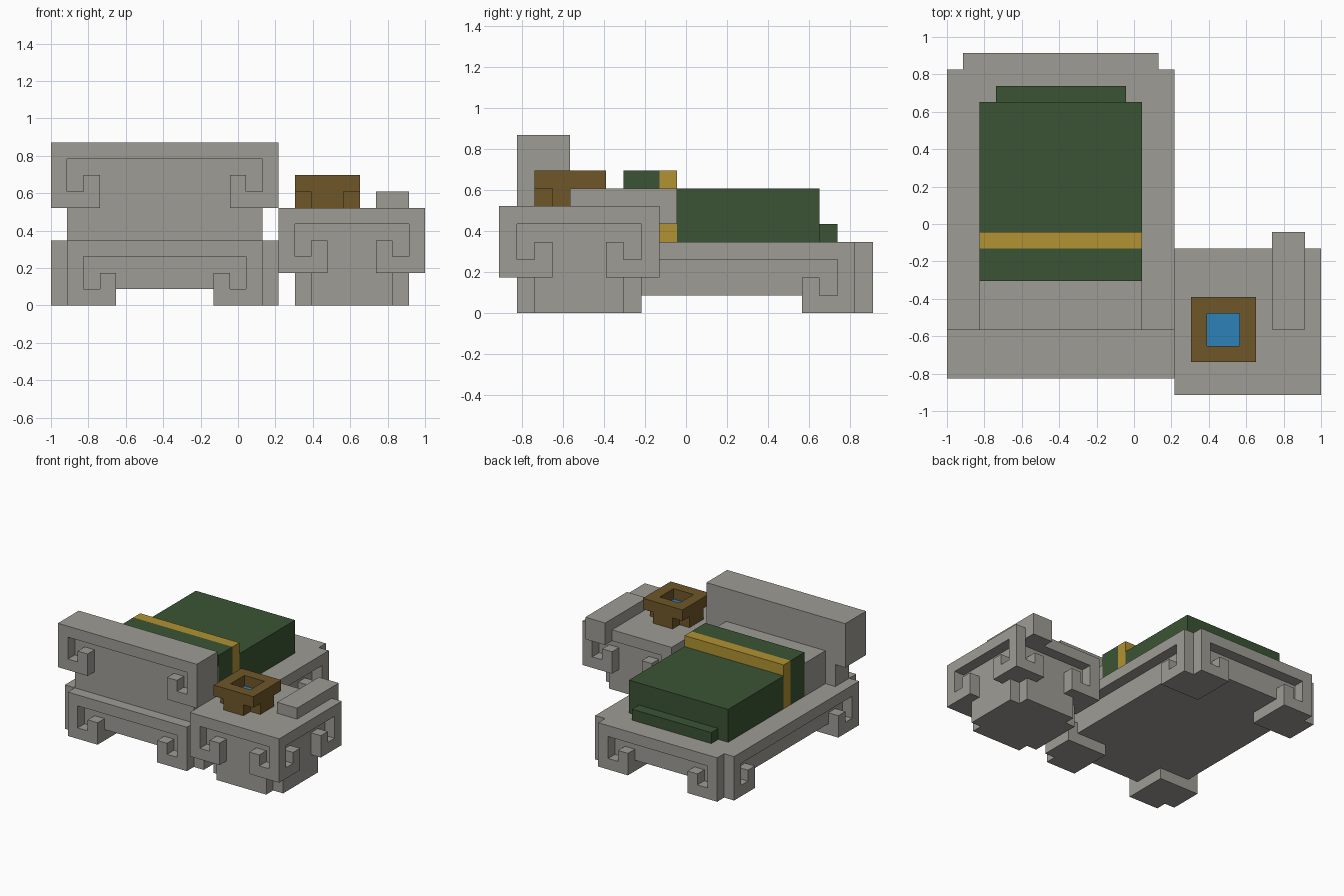
import bpy, bmesh

cube = bpy.data.objects.get("Cube")
if cube:
    bpy.data.objects.remove(cube, do_unlink=True)

U = 2 / 23                      # one block unit
ORIGIN = (-11.5, -10.5, 0)      # grid corner, in block units


def material(name, rgb):
    lin = [(c / 255 / 12.92) if c < 10 else ((c / 255 + 0.055) / 1.055) ** 2.4 for c in rgb]
    m = bpy.data.materials.new(name)
    m.use_nodes = True
    m.diffuse_color = (*lin, 1)
    bsdf = m.node_tree.nodes["Principled BSDF"]
    bsdf.inputs["Base Color"].default_value = (*lin, 1)
    bsdf.inputs["Roughness"].default_value = 0.9
    return m


STONE = material("stone grey", (158, 156, 149))
GREEN = material("blanket green", (58, 84, 51))
GOLD = material("stripe gold", (177, 146, 50))
BROWN = material("pot brown", (111, 87, 42))
BLUE = material("water blue", (45, 130, 184))

SIDES = {
    (1, 0, 0): ((1, 0, 0), (1, 1, 0), (1, 1, 1), (1, 0, 1)),
    (-1, 0, 0): ((0, 0, 0), (0, 0, 1), (0, 1, 1), (0, 1, 0)),
    (0, 1, 0): ((0, 1, 0), (0, 1, 1), (1, 1, 1), (1, 1, 0)),
    (0, -1, 0): ((0, 0, 0), (1, 0, 0), (1, 0, 1), (0, 0, 1)),
    (0, 0, 1): ((0, 0, 1), (1, 0, 1), (1, 1, 1), (0, 1, 1)),
    (0, 0, -1): ((0, 0, 0), (0, 1, 0), (1, 1, 0), (1, 0, 0)),
}


def add(a, b):
    return tuple(p + q for p, q in zip(a, b))


def build(name, mat, boxes):
    """Merge boxes (x0, x1, y0, y1, z0, z1) into one clean outer shell."""
    cells = {(x, y, z) for x0, x1, y0, y1, z0, z1 in boxes
             for x in range(x0, x1) for y in range(y0, y1) for z in range(z0, z1)}
    bm = bmesh.new()
    verts = {}
    for c in sorted(cells):
        for d, corners in SIDES.items():
            if add(c, d) in cells:
                continue
            face = []
            for k in corners:
                p = add(c, k)
                if p not in verts:
                    verts[p] = bm.verts.new([v * U for v in add(p, ORIGIN)])
                face.append(verts[p])
            bm.faces.new(face)
    bmesh.ops.dissolve_limit(bm, angle_limit=0.02, verts=bm.verts[:], edges=bm.edges[:])
    me = bpy.data.meshes.new(name)
    bm.to_mesh(me)
    bm.free()
    me.materials.append(mat)
    ob = bpy.data.objects.new(name, me)
    bpy.context.collection.objects.link(ob)
    return ob


def scroll(axis, a0, a1, depth, z):
    """Raised band, one unit thick and four high, with a curled hook at each end."""
    rects = [(a0, a1, z + 3, z + 4)]
    for lo, hi, h in ((0, 1, 4), (0, 3, 1), (2, 3, 2)):
        rects.append((a0 + lo, a0 + hi, z, z + h))
        rects.append((a1 - hi, a1 - lo, z, z + h))
    if axis == "x":
        return [(a, b, depth, depth + 1, c, d) for a, b, c, d in rects]
    return [(depth, depth + 1, a, b, c, d) for a, b, c, d in rects]


# Bed frame: slab, four corner feet and a scrolled band on each side
frame = [(1, 13, 2, 20, 1, 4)]
frame += [(x, x + 3, y, y + 3, 0, 1) for x in (1, 10) for y in (2, 17)]
frame += scroll("x", 1, 13, 1, 0) + scroll("x", 1, 13, 20, 0)
frame += scroll("y", 2, 20, 0, 0) + scroll("y", 2, 20, 13, 0)
build("bed_frame", STONE, frame)

# Headboard: narrow neck, wide top, scrolled front
build("headboard", STONE,
      [(1, 13, 2, 4, 4, 6), (0, 14, 2, 4, 6, 10)] + scroll("x", 0, 14, 1, 6))

# Bedding
build("pillow", STONE, [(2, 12, 4, 7, 4, 7)])
build("blanket_fold", GREEN, [(2, 12, 7, 9, 4, 8)])
build("blanket_stripe", GOLD, [(2, 12, 9, 10, 4, 8)])
build("blanket", GREEN, [(2, 12, 10, 18, 4, 7), (3, 11, 18, 19, 4, 5)])

# Nightstand: stepped foot, body, scrolled bands all round and a top slab
stand = [(15, 22, 2, 7, 0, 2), (16, 21, 1, 8, 0, 2), (15, 22, 1, 8, 2, 6)]
stand += scroll("x", 14, 23, 0, 2) + scroll("x", 14, 23, 8, 2)
stand += scroll("y", 0, 9, 14, 2) + scroll("y", 0, 9, 22, 2)
build("nightstand", STONE, stand)

# Folded strip lying on the nightstand and hanging over its back edge
build("draped_strip", STONE, [(20, 22, 4, 10, 6, 7), (20, 22, 9, 10, 5, 7)])

# Pot: cross-shaped base with a square rim around the water
build("pot", BROWN, [
    (16, 18, 2, 6, 6, 7), (15, 19, 3, 5, 6, 7),
    (15, 16, 2, 6, 7, 8), (18, 19, 2, 6, 7, 8),
    (16, 18, 2, 3, 7, 8), (16, 18, 5, 6, 7, 8)])
water = build("pot_water", BLUE, [(16, 18, 3, 5, 7, 8)])
for v in water.data.vertices:       # flatten to a thin plate on the pot floor
    v.co.z = 7 * U + (0.004 if v.co.z > 7.5 * U else 0.0)
